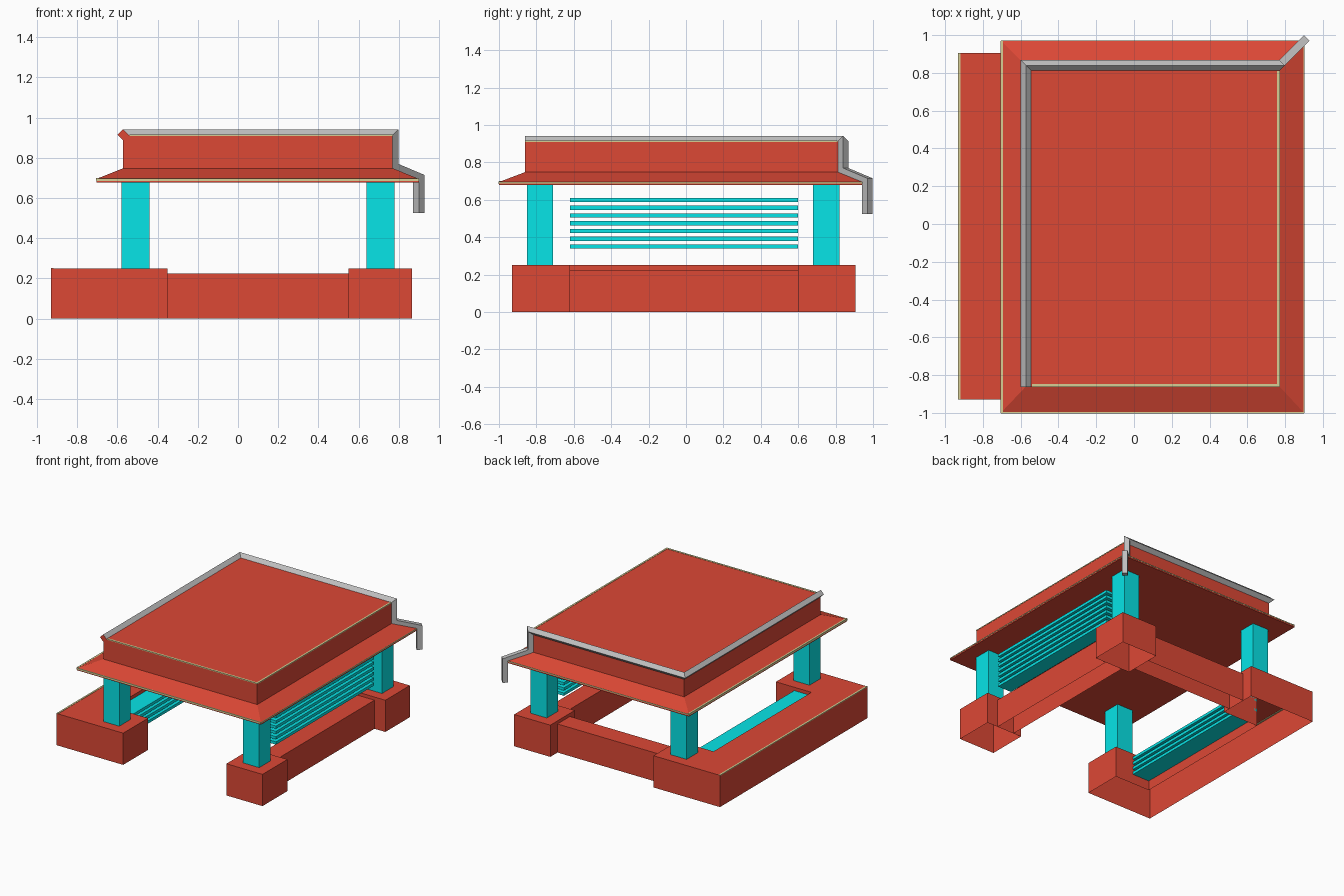
import bpy, bmesh
from mathutils import Vector

if "Cube" in bpy.data.objects:
    bpy.data.objects.remove(bpy.data.objects["Cube"])


def material(name, rgb):
    m = bpy.data.materials.new(name)
    m.diffuse_color = (*rgb, 1)
    m.use_nodes = True
    m.node_tree.nodes["Principled BSDF"].inputs["Base Color"].default_value = m.diffuse_color
    return m


RED = material("brick_red", (0.72, 0.065, 0.036))
CYAN = material("cyan", (0.002, 0.78, 0.80))
GREY = material("gutter_grey", (0.52, 0.52, 0.52))
CREAM = material("cream_trim", (0.68, 0.62, 0.30))


def finish(bm, name, *mats):
    me = bpy.data.meshes.new(name)
    bm.to_mesh(me)
    bm.free()
    for m in mats:
        me.materials.append(m)
    ob = bpy.data.objects.new(name, me)
    bpy.context.collection.objects.link(ob)
    return ob


def loft(name, mat, low, high, z0, z1, bottom=True):
    """Prism between two counter-clockwise outlines, optionally open below."""
    bm = bmesh.new()
    a = [bm.verts.new((x, y, z0)) for x, y in low]
    b = [bm.verts.new((x, y, z1)) for x, y in high]
    if bottom:
        bm.faces.new(a[::-1])
    bm.faces.new(b)
    for i in range(len(a)):
        j = (i + 1) % len(a)
        bm.faces.new((a[i], a[j], b[j], b[i]))
    return finish(bm, name, mat)


def rect(x0, x1, y0, y1):
    return [(x0, y0), (x1, y0), (x1, y1), (x0, y1)]


def box(name, mat, x0, x1, y0, y1, z0, z1, bottom=True):
    r = rect(x0, x1, y0, y1)
    return loft(name, mat, r, r, z0, z1, bottom)


# Left foundation: one U-shaped wall, open underneath
u = [(-0.93, -0.93), (-0.35, -0.93), (-0.35, -0.62), (-0.66, -0.62),
     (-0.66, 0.60), (-0.35, 0.60), (-0.35, 0.905), (-0.93, 0.905)]
loft("left_foundation", RED, u, u, 0, 0.25, False)

# Right foundation blocks and joining beams (the front is open)
box("front_right_foundation", RED, 0.55, 0.865, -0.93, -0.62, 0, 0.25, False)
box("back_right_foundation", RED, 0.55, 0.865, 0.60, 0.905, 0, 0.25, False)
box("right_foundation_beam", RED, 0.62, 0.77, -0.62, 0.60, 0, 0.225, False)
box("back_foundation_beam", RED, -0.35, 0.55, 0.66, 0.815, 0, 0.225, False)

# Corner posts
for side, px in (("left", (-0.58, -0.44)), ("right", (0.64, 0.78))):
    for end, py in (("front", (-0.85, -0.71)), ("back", (0.68, 0.82))):
        box(f"{end}_{side}_post", CYAN, *px, *py, 0.25, 0.685)

# Louvre boards: seven on the right, a low stack inside the left wall
for i in range(7):
    z = 0.35 + i * 0.0415
    box(f"right_slat_{i + 1}", CYAN, 0.645, 0.765, -0.62, 0.60, z - 0.011, z + 0.011)
for i in range(4):
    z = 0.088 + i * 0.0415
    box(f"left_slat_{i + 1}", CYAN, -0.66, -0.51, -0.62, 0.60, z - 0.011, z + 0.011)

# Roof: eave slab, sloping skirt, upper block
eave = rect(-0.705, 0.90, -1.0, 0.97)
upper = rect(-0.572, 0.77, -0.86, 0.84)
loft("eave_slab", RED, eave, eave, 0.678, 0.695)
loft("roof_skirt", RED, eave, upper, 0.695, 0.748)
loft("upper_roof", RED, upper, upper, 0.748, 0.914)

# Thin cream trims along the eaves, the roof edge and the left wall
e = 0.002
box("front_eave_trim", CREAM, -0.705, 0.90, -1.0 - e, -0.995, 0.685, 0.697)
box("back_eave_trim", CREAM, -0.705, 0.90, 0.965, 0.97 + e, 0.688, 0.696)
box("left_eave_trim", CREAM, -0.705 - e, -0.694, -1.0, 0.97, 0.686, 0.700)
box("right_eave_trim", CREAM, 0.895, 0.90 + e, -1.0, 0.97, 0.688, 0.696)
box("front_roof_trim", CREAM, -0.54, 0.77, -0.86 - e, -0.847, 0.909, 0.914 + e)
box("right_roof_trim", CREAM, 0.758, 0.77 + e, -0.86, 0.81, 0.909, 0.914 + e)
box("left_wall_trim", CREAM, -0.93 - e, -0.918, -0.93, 0.905, 0.246, 0.25 + e)


# Gutter: diamond section swept with mitred corners
def sweep(name, path, r):
    bm = bmesh.new()
    pts = [Vector(p) for p in path]
    ring = [pts[0] + Vector(o) for o in ((r, 0, 0), (0, 0, r), (-r, 0, 0), (0, 0, -r))]
    prev = [bm.verts.new(p) for p in ring]
    caps = [bm.faces.new(prev)]
    for k in range(1, len(pts)):
        d = (pts[k] - pts[k - 1]).normalized()
        n = d if k == len(pts) - 1 else d + (pts[k + 1] - pts[k]).normalized()
        ring = [p + d * ((pts[k] - p).dot(n) / d.dot(n)) for p in ring]
        cur = [bm.verts.new(p) for p in ring]
        for i in range(4):
            j = (i + 1) % 4
            bm.faces.new((prev[i], prev[j], cur[j], cur[i]))
        prev = cur
    bm.faces.new(prev)
    caps[0].material_index = 1   # red front end
    bmesh.ops.recalc_face_normals(bm, faces=bm.faces)
    return finish(bm, name, GREY, RED)


sweep("gutter_and_downpipe",
      [(-0.572, -0.862, 0.914), (-0.572, 0.84, 0.914), (0.77, 0.84, 0.914),
       (0.77, 0.84, 0.755), (0.90, 0.97, 0.70), (0.90, 0.97, 0.525)], 0.028)
